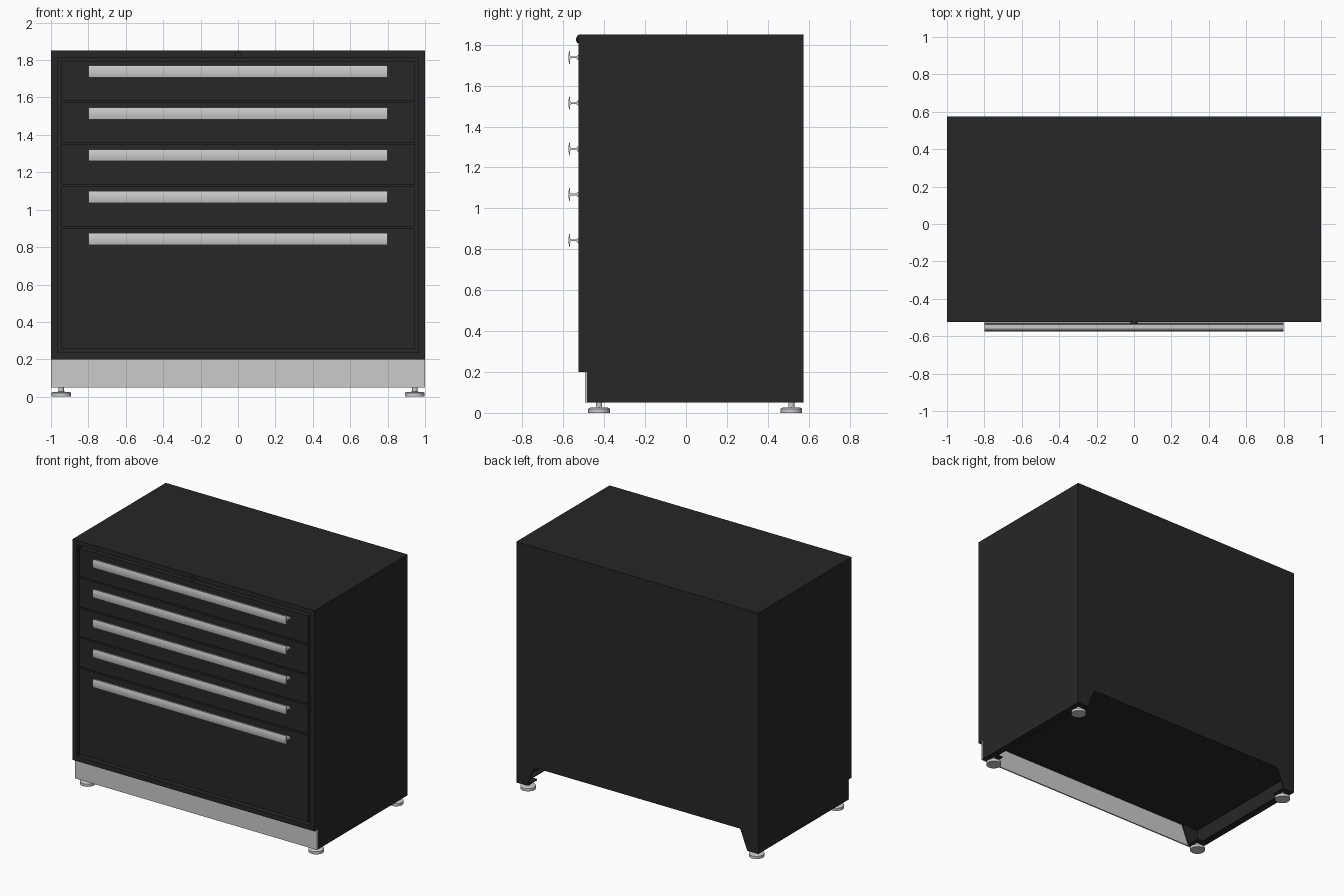
import bpy, bmesh
from math import pi, cos, sin

if "Cube" in bpy.data.objects:
    bpy.data.objects.remove(bpy.data.objects["Cube"])

black = bpy.data.materials.new("black_paint")
black.diffuse_color = (0.02, 0.02, 0.02, 1)
black.use_nodes = True
black.node_tree.nodes["Principled BSDF"].inputs["Base Color"].default_value = black.diffuse_color


def finish(name, bm, mat=None):
    bmesh.ops.recalc_face_normals(bm, faces=bm.faces)
    me = bpy.data.meshes.new(name)
    bm.to_mesh(me)
    bm.free()
    ob = bpy.data.objects.new(name, me)
    bpy.context.collection.objects.link(ob)
    if mat:
        me.materials.append(mat)
    return ob


def add_box(bm, lo, hi):
    verts = bmesh.ops.create_cube(bm, size=1)["verts"]
    for v in verts:
        v.co = [h if c > 0 else l for c, l, h in zip(v.co, lo, hi)]


def box(name, lo, hi, mat=None):
    bm = bmesh.new()
    add_box(bm, lo, hi)
    return finish(name, bm, mat)


def add_prism(bm, loop, offset):
    face = bm.faces.new([bm.verts.new(p) for p in loop])
    new = bmesh.ops.extrude_face_region(bm, geom=[face], use_keep_orig=True)["geom"]
    bmesh.ops.translate(bm, vec=offset,
                        verts=[v for v in new if isinstance(v, bmesh.types.BMVert)])


def ring(r, z, n=32):
    return [(r * cos(2 * pi * i / n), r * sin(2 * pi * i / n), z) for i in range(n)]


def smooth(ob):
    bpy.ops.object.select_all(action='DESELECT')
    ob.select_set(True)
    bpy.context.view_layer.objects.active = ob
    bpy.ops.object.shade_smooth_by_angle()


# Cabinet shell with a recessed front opening
bm = bmesh.new()
add_box(bm, (-1, -0.525, 0.2), (1, 0.575, 1.85))
bm.normal_update()
front = min(bm.faces, key=lambda f: f.calc_center_median().y)
bmesh.ops.inset_region(bm, faces=[front], thickness=0.05)
new = bmesh.ops.extrude_face_region(bm, geom=[front])["geom"]
bmesh.ops.translate(bm, vec=(0, 0.04, 0),
                    verts=[v for v in new if isinstance(v, bmesh.types.BMVert)])
bmesh.ops.delete(bm, geom=[f for f in bm.faces if f is front], context='FACES_ONLY')
finish("cabinet_shell", bm, black)

# Drawer fronts and their full-width pulls
edges = [1.80, 1.58, 1.355, 1.13, 0.905, 0.25]
gap = 0.005
half = [(-0.525, 0.012), (-0.530, 0.012), (-0.536, 0.004), (-0.562, 0.004),
        (-0.567, 0.012), (-0.566, 0.032), (-0.570, 0.032), (-0.574, 0.016)]
profile = half + [(-0.575, 0)] + [(y, -z) for y, z in reversed(half)]
for i, (top, bottom) in enumerate(zip(edges, edges[1:]), 1):
    box(f"drawer_front_{i}", (-0.95 + gap, -0.523, bottom + gap),
        (0.95 - gap, -0.485, top - gap), black)
    zc = 1.738 - 0.2235 * (i - 1)
    bm = bmesh.new()
    add_prism(bm, [(-0.8, y, zc + z) for y, z in profile], (1.6, 0, 0))
    smooth(finish(f"drawer_handle_{i}", bm))

# Lock barrel above the top drawer
bm = bmesh.new()
add_prism(bm, [(x, -0.525, 1.826 + y) for x, y, _ in ring(0.018, 0)], (0, -0.009, 0))
add_box(bm, (-0.003, -0.537, 1.816), (0.003, -0.533, 1.836))
smooth(finish("lock", bm, black))

# Plinth: grey kick plate in front, black sides with a bottom lip, open back
box("kick_plate", (-1, -0.495, 0.05), (1, -0.485, 0.2))
for s, side in ((-1, "left"), (1, "right")):
    bm = bmesh.new()
    x = sorted((s * 0.988, s))
    add_box(bm, (x[0], -0.485, 0.05), (x[1], 0.575, 0.2))
    x = sorted((s * 0.95, s * 0.988))
    add_box(bm, (x[0], -0.485, 0.05), (x[1], 0.575, 0.058))
    finish(f"plinth_side_{side}", bm, black)

    for y0, d, yf, end in ((-0.485, 1, -0.425, "front"), (0.575, -1, 0.515, "back")):
        # Corner bracket: tapered upright plate and a foot pad
        bm = bmesh.new()
        add_prism(bm, [(s * 0.988, y0, 0.2), (s * 0.85, y0, 0.2),
                       (s * 0.91, y0, 0.05), (s * 0.988, y0, 0.05)], (0, d * 0.01, 0))
        x = sorted((s * 0.905, s * 0.988))
        y = sorted((y0 + d * 0.01, y0 + d * 0.11))
        add_box(bm, (x[0], y[0], 0.05), (x[1], y[1], 0.06))
        finish(f"corner_bracket_{end}_{side}", bm, black)

        # Levelling foot: disc with a slight taper and threaded stem
        bm = bmesh.new()
        rings = [(0.053, 0), (0.053, 0.020), (0.046, 0.025), (0.015, 0.027), (0.015, 0.085)]
        loops = [[bm.verts.new(p) for p in ring(r, z)] for r, z in rings]
        for a, b in zip(loops, loops[1:]):
            for k in range(32):
                bm.faces.new((a[k], a[k - 1], b[k - 1], b[k]))
        bm.faces.new(loops[0])
        bm.faces.new(loops[-1])
        foot = finish(f"foot_{end}_{side}", bm)
        foot.location = (s * 0.945, yf, 0)
        smooth(foot)
